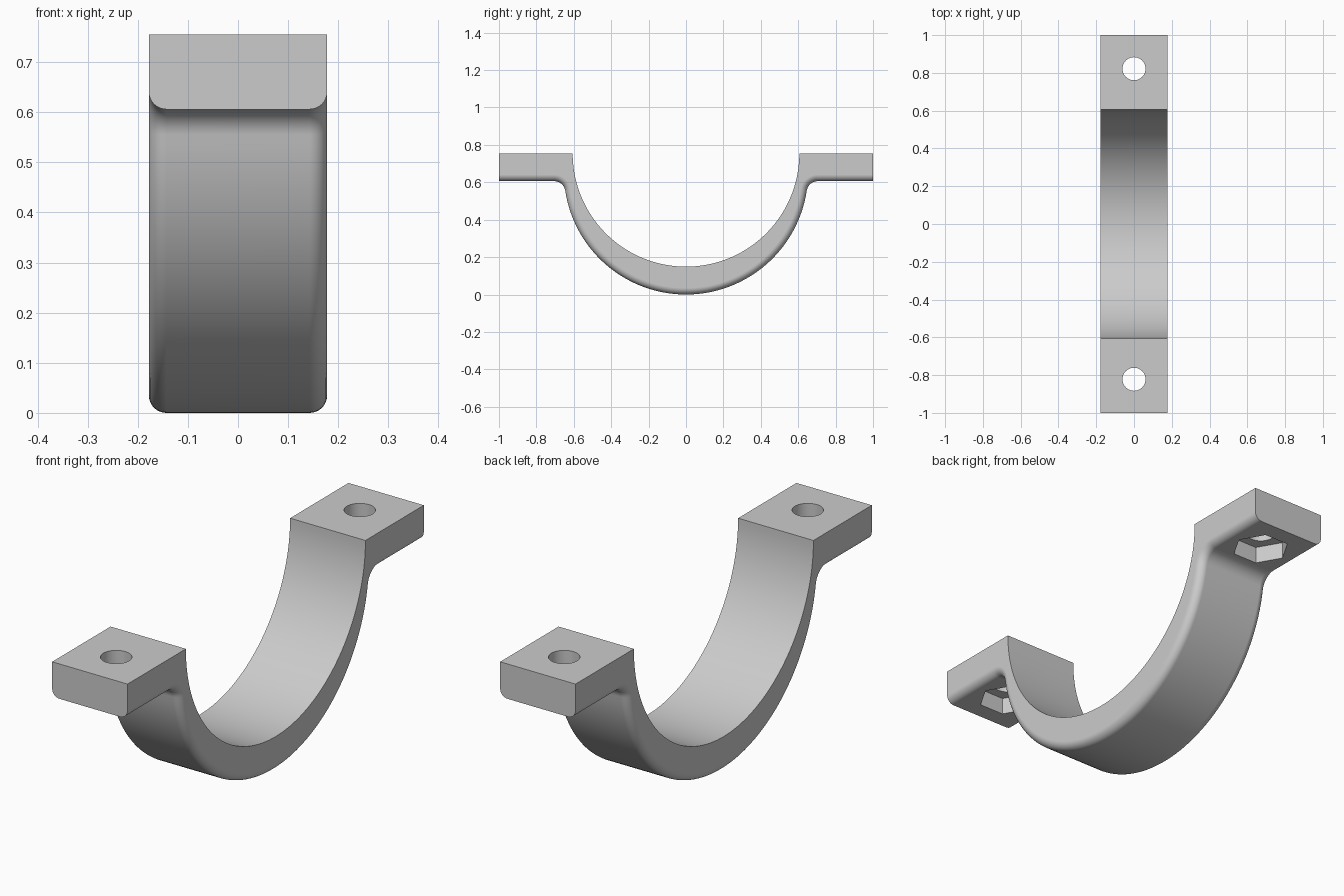
import bpy, bmesh
from math import sin, cos, pi, asin, sqrt

if "Cube" in bpy.data.objects:
    bpy.data.objects.remove(bpy.data.objects["Cube"], do_unlink=True)

HALF_W, TOP, UNDER = 0.178, 0.755, 0.606   # half width, flange top and underside
INNER_R, OUTER_R = 0.606, 0.653            # saddle radii
FILLET, ROUND, SEGS = 0.06, 0.035, 8       # inside corner and edge rounding
HOLE_Y, HOLE_R, NUT_R, NUT_TOP = 0.822, 0.061, 0.118, 0.68

# One flat colour
grey = bpy.data.materials.new("plain grey")
grey.use_nodes = True
colour = (0.6, 0.6, 0.6, 1)
grey.diffuse_color = colour
grey.node_tree.nodes["Principled BSDF"].inputs["Base Color"].default_value = colour


def outer_profile(d):
    """Underside of the bracket in (y, z), moved inward by d."""
    fz = UNDER - FILLET
    fy = sqrt((OUTER_R + FILLET) ** 2 - (OUTER_R - fz) ** 2)
    tilt = asin((OUTER_R - fz) / (OUTER_R + FILLET))
    half = [(1, UNDER + d)]
    for i in range(13):
        a = pi / 2 + (pi / 2 - tilt) * i / 12
        half.append((fy + (FILLET + d) * cos(a), fz + (FILLET + d) * sin(a)))
    for i in range(1, 41):
        a = -tilt - (pi / 2 - tilt) * i / 40
        half.append(((OUTER_R - d) * cos(a), OUTER_R + (OUTER_R - d) * sin(a)))
    return half + [(-y, z) for y, z in half[-2::-1]]


# Saddle with two flanges: rows of points run across the rounded underside
bm = bmesh.new()
arc = [pi / 2 * i / SEGS for i in range(SEGS + 1)]
section = [(HALF_W - ROUND + ROUND * cos(a), ROUND - ROUND * sin(a)) for a in arc]
section += [(-x, d) for x, d in reversed(section)]
rows = [[bm.verts.new((x, y, z)) for y, z in outer_profile(d)] for x, d in section]
inner = [(1, TOP)] + [(INNER_R * cos(pi * i / 80), TOP - INNER_R * sin(pi * i / 80))
                      for i in range(81)] + [(-1, TOP)]
tops = [[bm.verts.new((x, y, z)) for y, z in inner] for x in (HALF_W, -HALF_W)]


def strip(p, q):
    for i in range(len(p) - 1):
        bm.faces.new((p[i], p[i + 1], q[i + 1], q[i]))


for p, q in zip(rows, rows[1:]):
    strip(p, q)
strip(*tops)
for row, top in ((rows[0], tops[0]), (rows[-1], tops[1])):   # flat sides
    bm.faces.new(row + top[::-1])
for end in (0, -1):                                          # flange ends
    bm.faces.new([r[end] for r in rows] + [tops[1][end], tops[0][end]])
bmesh.ops.recalc_face_normals(bm, faces=bm.faces)
mesh = bpy.data.meshes.new("saddle_bracket")
bm.to_mesh(mesh)
bm.free()
bracket = bpy.data.objects.new("saddle_bracket", mesh)
bpy.context.collection.objects.link(bracket)
mesh.materials.append(grey)


def cut(name, sides, radius, y, low, high, turn):
    """Cut an upright prism out of the bracket."""
    bpy.ops.mesh.primitive_cylinder_add(vertices=sides, radius=radius, depth=high - low,
                                        location=(0, y, (low + high) / 2),
                                        rotation=(0, 0, turn))
    cutter = bpy.context.object
    cutter.name = name
    cutter.data.materials.append(grey)
    cutter.hide_render = True
    mod = bracket.modifiers.new(name, "BOOLEAN")
    mod.operation, mod.solver, mod.object = "DIFFERENCE", "EXACT", cutter
    bpy.ops.object.select_all(action="DESELECT")
    bracket.select_set(True)
    bpy.context.view_layer.objects.active = bracket
    bpy.ops.object.modifier_apply(modifier=name)
    bpy.data.objects.remove(cutter, do_unlink=True)


# Bolt holes and hexagonal nut pockets, with corners pointing sideways
for side, y in (("front", -HOLE_Y), ("back", HOLE_Y)):
    cut(side + "_nut_pocket", 6, NUT_R, y, UNDER - 0.1, NUT_TOP, pi / 2)
    cut(side + "_bolt_hole", 48, HOLE_R, y, UNDER - 0.1, TOP + 0.1, 0)

# Smooth curves, sharp corners, flat faces kept flat
bpy.ops.object.shade_smooth_by_angle(angle=pi / 6)
weighted = bracket.modifiers.new("flat_face_normals", "WEIGHTED_NORMAL")
weighted.keep_sharp = True
